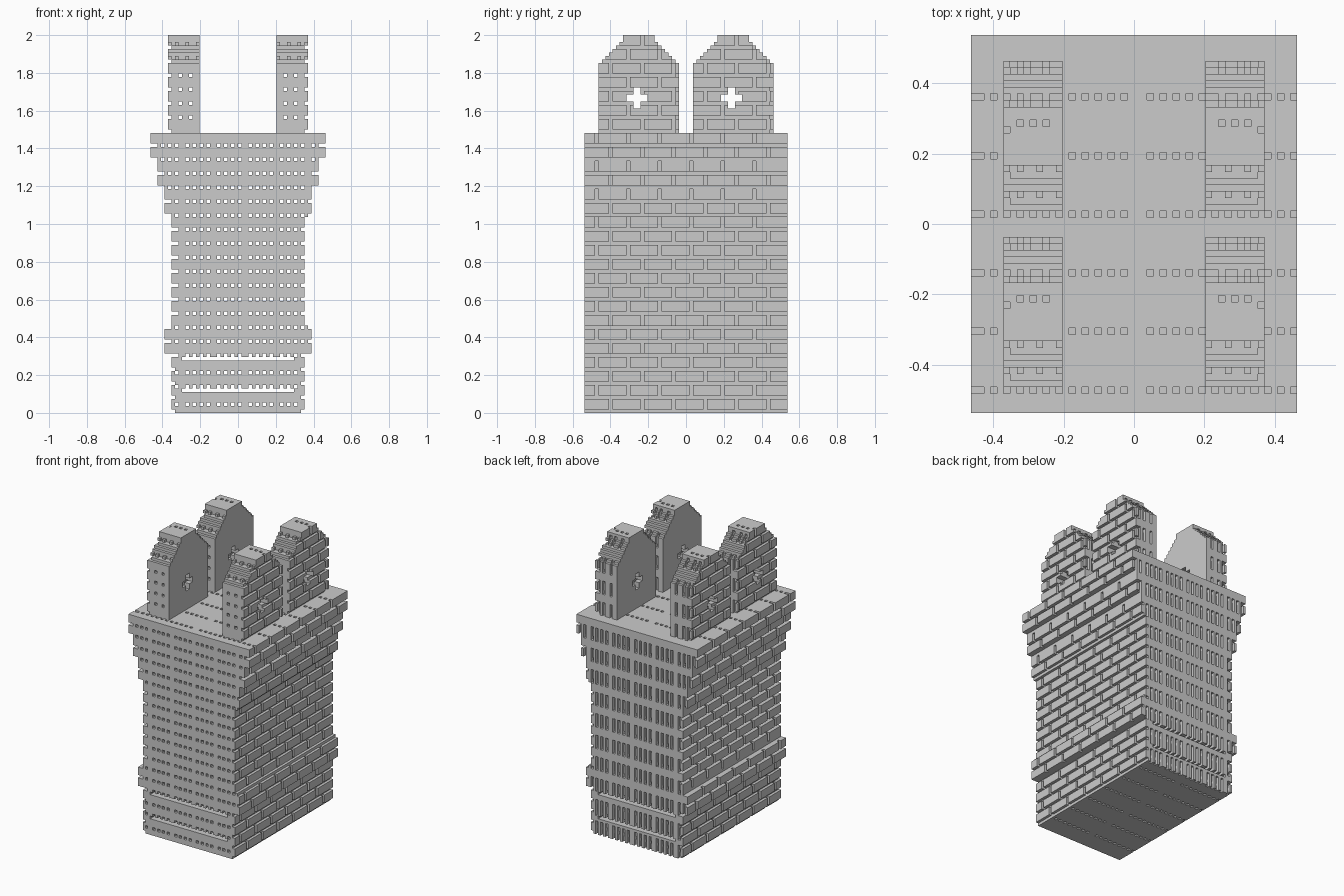
import bpy

if "Cube" in bpy.data.objects:
    bpy.data.objects.remove(bpy.data.objects["Cube"])

U = 2 / 108          # one block unit; the tower is 108 units tall
HALF_Y = 29          # half depth in units


def block_part(name, xs, ys, zs, filled):
    """Solid from a block grid (xs, ys, zs are cell edges); only exposed faces are made."""
    cells = {(i, j, k)
             for i in range(len(xs) - 1) for j in range(len(ys) - 1) for k in range(len(zs) - 1)
             if filled(xs[i], ys[j], zs[k])}
    verts, index, faces = [], {}, []

    def vert(p):
        if p not in index:
            index[p] = len(verts)
            verts.append((xs[p[0]] * U, (ys[p[1]] - HALF_Y) * U, zs[p[2]] * U))
        return index[p]

    for c in cells:
        for a in range(3):
            b, d = (a + 1) % 3, (a + 2) % 3
            for side in (0, 1):
                n = list(c)
                n[a] += 2 * side - 1
                if tuple(n) in cells:
                    continue
                loop = []
                for s, t in ((0, 0), (1, 0), (1, 1), (0, 1)):
                    p = list(c)
                    p[a] += side
                    p[b] += s
                    p[d] += t
                    loop.append(vert(tuple(p)))
                faces.append(loop if side else loop[::-1])
    mesh = bpy.data.meshes.new(name)
    mesh.from_pydata(verts, [], faces)
    mesh.update()
    obj = bpy.data.objects.new(name, mesh)
    bpy.context.collection.objects.link(obj)
    return obj


def is_joint(y, z):
    """Upright mortar joint, staggered on alternate brick rows."""
    return y % 9 == (3 if (z // 4) % 2 else 7) and y < 57


# --- Main body: stepped width, brick sides, rows of through holes ---
def half_width(z):
    for top, w in ((17, 19), (25, 21), (56, 19), (64, 21), (72, 23)):
        if z < top:
            return w
    return 25


HOLE_ROWS = {2, 7, 11, 16} | set(range(20, 80, 4))


def body(x, y, z):
    w = half_width(z)
    dist = x + 1 if x >= 0 else -x
    if dist > w:
        return False
    if dist == w:                                   # raised side bricks
        return z % 4 != 0 and not is_joint(y, z)
    column = (x + 25) % 9 in (1, 3, 5, 7)
    if z in HOLE_ROWS and column:                   # front-to-back holes
        return False
    if z in (6, 15) and dist <= 16:                 # wide slots near the foot
        return False
    if y == 57 and z % 8 < 5 and column:            # tall slots in the back
        return False
    if (z >= 77 or z < 2) and is_joint(y, z) and (x + 25) % 2 and x != 0:
        return False                                # pits in roof and underside
    return True


joints = [y for y in range(57) if y % 9 in (3, 7)]
y_edges = sorted({0, 57, 58} | set(joints) | {y + 1 for y in joints})
block_part("tower_body", list(range(-25, 26)), y_edges, list(range(81)), body)


# --- Four rounded turrets with cross windows ---
def make_turret(name, side, y0):
    def turret(x, y, z):
        if side < 0:
            x = -1 - x
        ly = y - y0
        d = abs(ly + 0.5 - 11.5)
        half = 11.5 - min(max(z - 99, 0), 7)        # stepped arch outline
        if d > half:
            return False
        a, b = abs(ly + 0.5 - 11), abs(z + 0.5 - 90)
        if (a < 1 and b < 3) or (a < 3 and b < 1):  # cross window
            return False
        if x == 19:                                 # raised outer bricks
            return z % 4 != 0 and not is_joint(y, z)
        if 80 < z < 100 and z % 4 == 0 and x in (13, 16):
            return False                            # small through holes
        edge = d > half - 1
        if edge and ly < 11 and z in (101, 105) and x in (12, 13, 15, 16, 18):
            return False                            # pockets in front steps
        if edge and ly > 11 and z % 8 < 5 and z < 107 and x in (13, 16, 18):
            return False                            # slots in the back
        if z >= 105 and ly == 13 and x in (13, 15, 17):
            return False                            # pits on the top
        return True

    xs = list(range(11, 21)) if side > 0 else list(range(-20, -10))
    block_part(name, xs, list(range(y0, y0 + 24)), list(range(80, 109)), turret)


for side, side_name in ((1, "right"), (-1, "left")):
    for y0, end_name in ((4, "front"), (31, "back")):
        make_turret(f"turret_{end_name}_{side_name}", side, y0)
